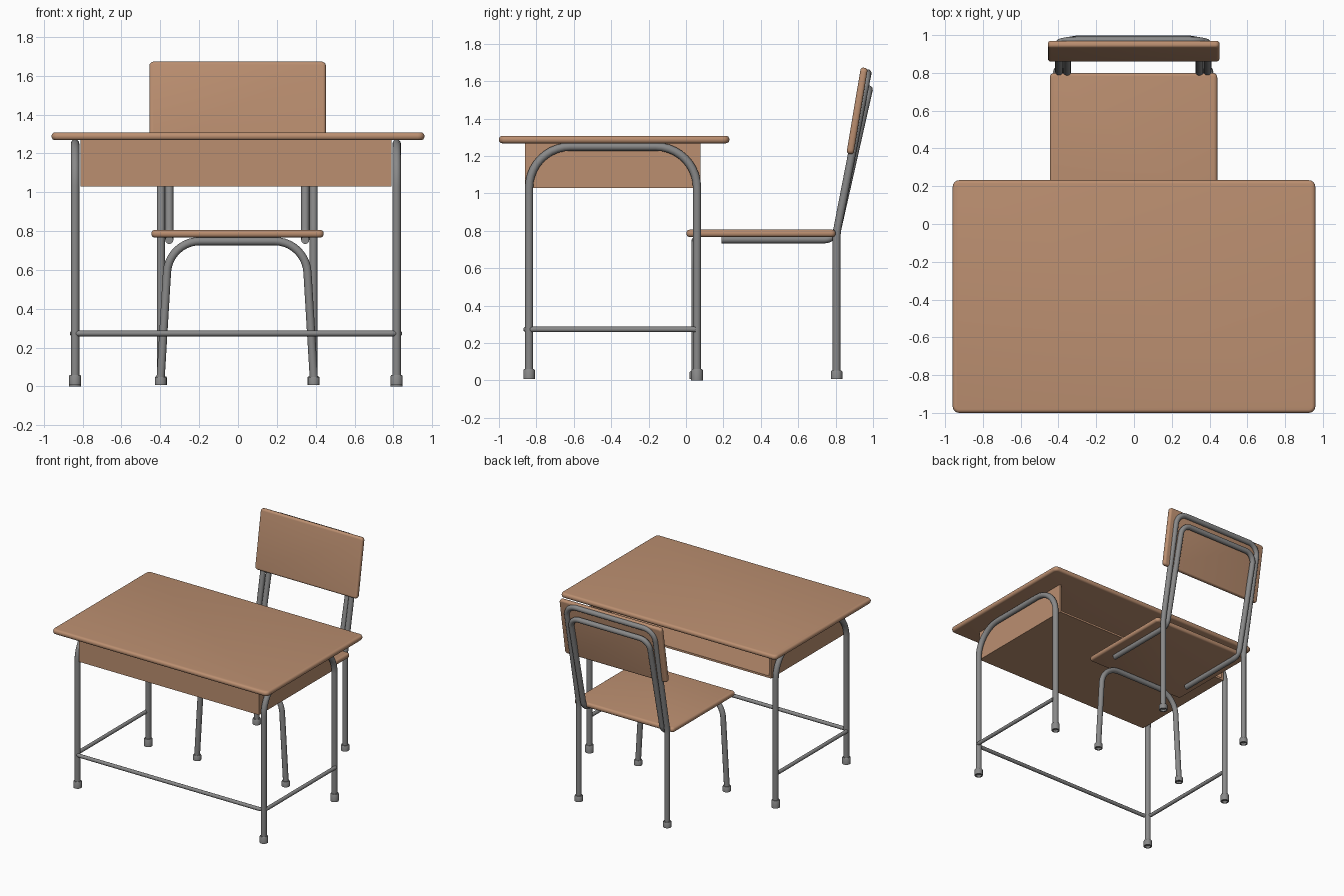
import bpy, bmesh, math
from mathutils import Vector, Matrix

if "Cube" in bpy.data.objects:
    bpy.data.objects.remove(bpy.data.objects["Cube"])


def material(name, rgb):
    m = bpy.data.materials.new(name)
    m.diffuse_color = (*rgb, 1)
    m.use_nodes = True
    m.node_tree.nodes["Principled BSDF"].inputs["Base Color"].default_value = m.diffuse_color
    return m


wood = material("warm wood", (0.50, 0.275, 0.163))
steel = material("grey steel", (0.25, 0.25, 0.25))


def finish(ob, mat, angle=35):
    ob.data.materials.clear()
    ob.data.materials.append(mat)
    bpy.ops.object.select_all(action='DESELECT')
    bpy.context.view_layer.objects.active = ob
    ob.select_set(True)
    bpy.ops.object.shade_smooth_by_angle(angle=math.radians(angle))


def box(name, lo, hi, corner=0.0, edge=0.0, corner_axis=2):
    """Board between two corners; rounded corners along one axis, then rounded edges."""
    lo, hi = Vector(lo), Vector(hi)
    bm = bmesh.new()
    bmesh.ops.create_cube(bm, size=1)
    for v in bm.verts:
        v.co = Vector(v.co[i] * (hi[i] - lo[i]) for i in range(3))
    if corner:
        es = [e for e in bm.edges
              if abs((e.verts[0].co - e.verts[1].co).normalized()[corner_axis]) > 0.9]
        bmesh.ops.bevel(bm, geom=es, offset=corner, segments=5, affect='EDGES', profile=0.5)
    if edge:
        es = [e for e in bm.edges
              if abs(e.verts[0].co[corner_axis] - e.verts[1].co[corner_axis]) < 1e-5]
        es = [e for e in es if e.calc_face_angle() > 1.2]
        bmesh.ops.bevel(bm, geom=es, offset=edge, segments=4, affect='EDGES', profile=0.5)
    me = bpy.data.meshes.new(name)
    bm.to_mesh(me)
    bm.free()
    ob = bpy.data.objects.new(name, me)
    ob.location = (lo + hi) / 2
    bpy.context.collection.objects.link(ob)
    finish(ob, wood)
    return ob


def tube(name, pts, cuts, radius):
    """Bent tube: inner points are rounded, cuts gives the tangent length per bend."""
    pts = [Vector(p) for p in pts]
    path = [pts[0]]
    for i, t in enumerate(cuts, 1):
        p = pts[i]
        u, w = (pts[i - 1] - p).normalized(), (pts[i + 1] - p).normalized()
        half = u.angle(w) / 2
        c = p + (u + w).normalized() * t / math.cos(half)
        a, b = p + u * t - c, p + w * t - c
        path += [c + a.slerp(b, k / 10) * 1.0 if k else c + a for k in range(11)]
        r = a.length
        for j in range(len(path) - 11, len(path)):
            path[j] = c + (path[j] - c).normalized() * r
    path.append(pts[-1])
    cu = bpy.data.curves.new(name, 'CURVE')
    cu.dimensions = '3D'
    cu.bevel_depth = radius
    cu.bevel_resolution = 4
    cu.use_fill_caps = True
    sp = cu.splines.new('POLY')
    sp.points.add(len(path) - 1)
    for q, p in zip(sp.points, path):
        q.co = (*p, 1)
    ob = bpy.data.objects.new(name, cu)
    bpy.context.collection.objects.link(ob)
    bpy.ops.object.select_all(action='DESELECT')
    bpy.context.view_layer.objects.active = ob
    ob.select_set(True)
    bpy.ops.object.convert(target='MESH')
    finish(bpy.context.view_layer.objects.active, steel)


def foot(name, x, y, z0, z1, r):
    """Cup-shaped leg cap with a hollow underside."""
    profile = [(0, z1), (r * 0.88, z1), (r, z1 - 0.006), (r, z0),
               (r * 0.7, z0), (r * 0.7, z0 + 0.015), (0, z0 + 0.015)]
    bm = bmesh.new()
    vs = [bm.verts.new((px, 0, pz)) for px, pz in profile]
    es = [bm.edges.new(p) for p in zip(vs, vs[1:])]
    bmesh.ops.spin(bm, geom=vs + es, cent=(0, 0, 0), axis=(0, 0, 1),
                   angle=math.tau, steps=20)
    bmesh.ops.remove_doubles(bm, verts=bm.verts[:], dist=1e-5)
    bmesh.ops.recalc_face_normals(bm, faces=bm.faces[:])
    me = bpy.data.meshes.new(name)
    bm.to_mesh(me)
    bm.free()
    ob = bpy.data.objects.new(name, me)
    ob.location = (x, y, 0)
    bpy.context.collection.objects.link(ob)
    finish(ob, steel)


# Desk top and open-backed storage box
box("desk_top", (-0.96, -1.0, 1.268), (0.96, 0.232, 1.308), 0.035, 0.018)
X0, X1, Y0, Y1, Z0, Z1, T = -0.81, 0.79, -0.86, 0.077, 1.03, 1.272, 0.016
box("box_bottom", (X0, Y0, Z0), (X1, Y1, Z0 + T))
box("box_front", (X0, Y0, Z0), (X1, Y0 + T, Z1))
box("box_left_side", (X0, Y0, Z0), (X0 + T, Y1, Z1))
box("box_right_side", (X1 - T, Y0, Z0), (X1, Y1, Z1))

# Desk leg frames and feet
for side, x in (("left", -0.839), ("right", 0.817)):
    tube(f"desk_{side}_frame", [(x, -0.839, 0.03), (x, -0.839, 1.25),
                                (x, 0.059, 1.25), (x, 0.059, 0.03)], (0.22, 0.22), 0.022)
    foot(f"desk_{side}_front_foot", x, -0.839, 0.008, 0.06, 0.031)
    foot(f"desk_{side}_back_foot", x, 0.059, 0.0, 0.06, 0.031)

# Foot rail wrapping round the front legs
tube("desk_foot_rail", [(-0.851, 0.05, 0.273), (-0.851, -0.855, 0.273),
                        (0.831, -0.855, 0.273), (0.831, 0.05, 0.273)], (0.05, 0.05), 0.0145)

# Chair seat and tilted backrest
box("chair_seat", (-0.446, 0.002, 0.767), (0.441, 0.8, 0.806), 0.025, 0.017)
back = box("chair_backrest", (-0.457, 0.895, 1.207), (0.452, 0.933, 1.675), 0.022, 0.015, 1)
back.rotation_euler.x = -math.radians(9.5)
back.location = (-0.002, 0.915, 1.441)

# Chair front arch, rear leg hoop, and seat runner hoop
C = -0.004
tube("chair_front_legs", [(C - 0.395, 0.05, 0.03), (C - 0.352, 0.05, 0.748),
                          (C + 0.352, 0.05, 0.748), (C + 0.395, 0.05, 0.03)], (0.16, 0.16), 0.021)
L = [(0.393, 0.805, 0.03), (0.393, 0.805, 0.79), (0.393, 0.971, 1.643)]
S = [(0.35, 0.19, 0.754), (0.35, 0.797, 0.754), (0.35, 0.978, 1.556)]
for name, pts, cuts in (("chair_rear_leg_hoop", L, (0.04, 0.09)),
                        ("chair_seat_runner_hoop", S, (0.06, 0.08))):
    path = [(C - x, y, z) for x, y, z in pts] + [(C + x, y, z) for x, y, z in reversed(pts)]
    tube(name, path, cuts + cuts[::-1], 0.021)
for side, s in (("left", -1), ("right", 1)):
    foot(f"chair_{side}_front_foot", C + s * 0.394, 0.05, 0.008, 0.05, 0.03)
    foot(f"chair_{side}_back_foot", C + s * 0.393, 0.805, 0.008, 0.052, 0.031)
